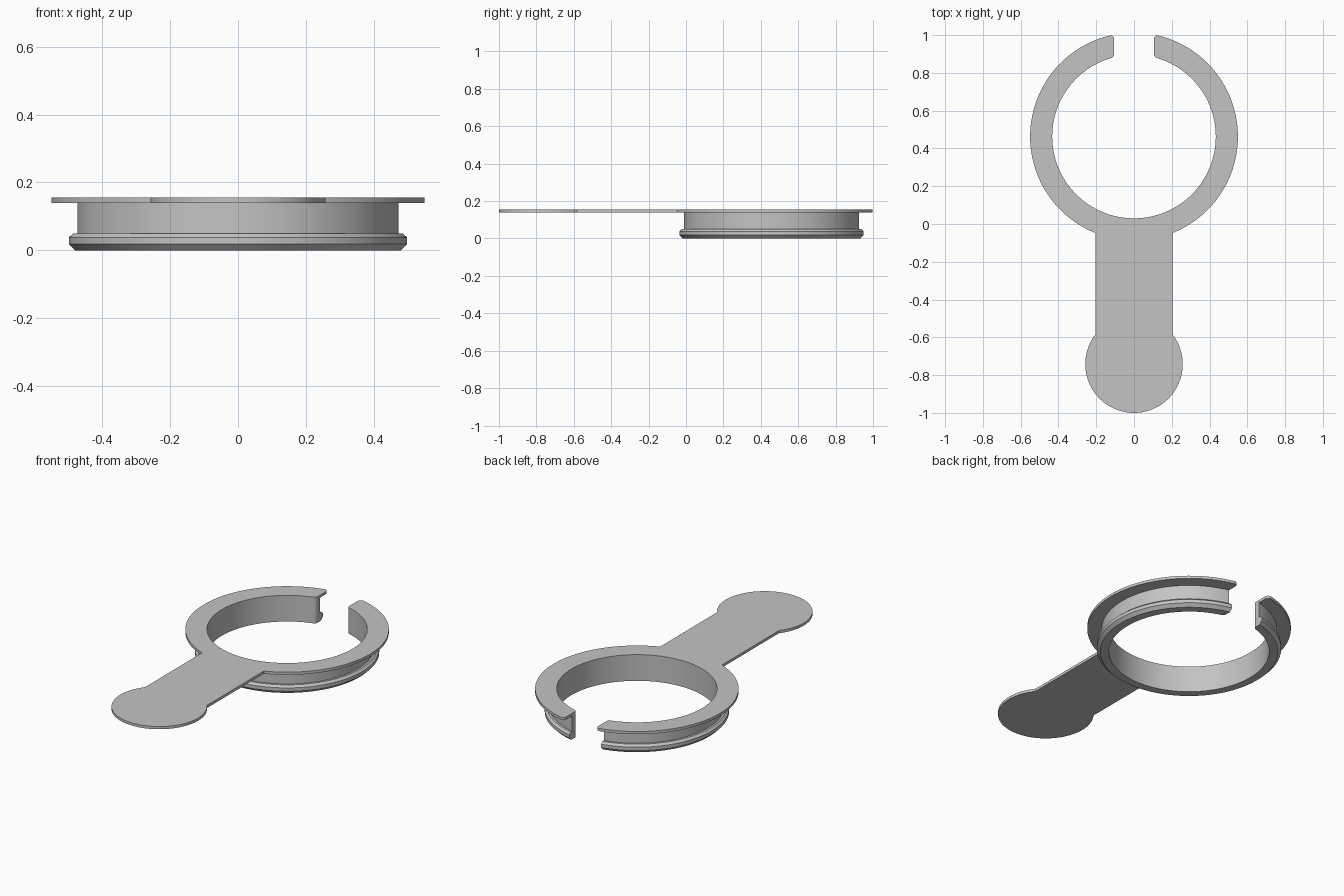
import bpy, bmesh
from math import acos, cos, sin, pi, radians

if "Cube" in bpy.data.objects:
    bpy.data.objects.remove(bpy.data.objects["Cube"])

grey = bpy.data.materials.new("light grey")
grey.use_nodes = True
colour = (0.55, 0.55, 0.55, 1)
grey.diffuse_color = colour
grey.node_tree.nodes["Principled BSDF"].inputs["Base Color"].default_value = colour

CENTRE_Y = 0.463    # centre of the split ring
INNER = 0.433       # bore radius
FLANGE = 0.55       # flange radius
GAP = 0.105         # half width of the slot
FILLET = 0.02
HANDLE = 0.204      # half width of the handle
TIP = 0.258         # radius of the round thumb tab
TIP_Y = TIP - 1


def arc(cx, cy, r, start, end, n):
    steps = [start + (end - start) * i / n for i in range(n + 1)]
    return [(cx + r * cos(a), cy + r * sin(a)) for a in steps]


def split_ring(outer, outer_fillet, outer_end):
    """Half outline of the ring: bore, slot side, then outer edge."""
    a = acos((GAP + FILLET) / (INNER + FILLET))
    pts = arc(0, CENTRE_Y, INNER, -pi / 2, a, 64)
    reach = INNER + FILLET
    pts += arc(reach * cos(a), CENTRE_Y + reach * sin(a), FILLET, a + pi, pi, 6)[1:]
    reach = outer - outer_fillet
    b = acos((GAP + outer_fillet) / reach)
    if outer_fillet:
        pts += arc(reach * cos(b), CENTRE_Y + reach * sin(b), outer_fillet, pi, b, 6)[:-1]
    return pts + arc(0, CENTRE_Y, outer, b, outer_end, 64)


def mirrored(half):
    return half + [(-x, y) for x, y in reversed(half) if x > 1e-5]


def loft(name, layers):
    """Stack closed outlines of equal length and cap both ends."""
    bm = bmesh.new()
    rows = [[bm.verts.new((x, y, z)) for x, y in outline] for outline, z in layers]
    for low, high in zip(rows, rows[1:]):
        for i in range(len(low)):
            bm.faces.new((low[i - 1], low[i], high[i], high[i - 1]))
    bm.faces.new(rows[0])
    bm.faces.new(rows[-1])
    bmesh.ops.recalc_face_normals(bm, faces=bm.faces)
    mesh = bpy.data.meshes.new(name)
    bm.to_mesh(mesh)
    bm.free()
    mesh.materials.append(grey)
    ob = bpy.data.objects.new(name, mesh)
    bpy.context.collection.objects.link(ob)
    bpy.ops.object.select_all(action="DESELECT")
    ob.select_set(True)
    bpy.context.view_layer.objects.active = ob
    bpy.ops.object.shade_smooth_by_angle(angle=radians(25))


# Thin flange, handle and round thumb tab in one plate
half = split_ring(FLANGE, FILLET, -acos(HANDLE / FLANGE))
half += arc(0, TIP_Y, TIP, acos(HANDLE / TIP), -pi / 2, 40)
plate = mirrored(half)
loft("flange_and_handle", [(plate, 0.14), (plate, 0.156)])

# Ring wall with a chamfered snap bead round its lower edge
profile = [(0.48, 0), (0.498, 0.018), (0.498, 0.038),
           (0.485, 0.05), (0.473, 0.05), (0.473, 0.14)]
loft("ring_wall", [(mirrored(split_ring(r, 0, -pi / 2)), z) for r, z in profile])
